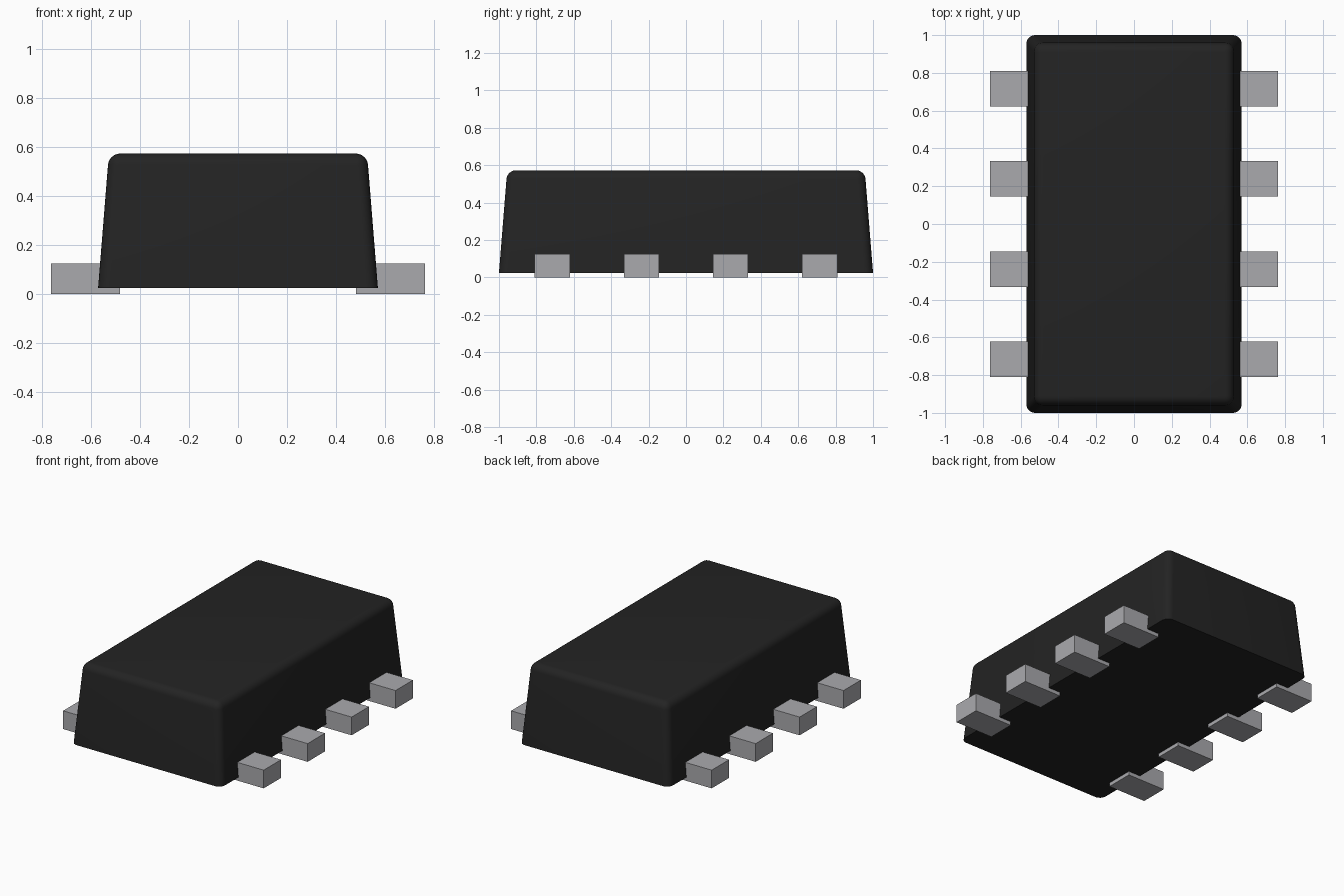
import bpy, bmesh

if "Cube" in bpy.data.objects:
    bpy.data.objects.remove(bpy.data.objects["Cube"])


def material(name, rgb):
    m = bpy.data.materials.new(name)
    m.diffuse_color = (*rgb, 1.0)
    m.use_nodes = True
    m.node_tree.nodes["Principled BSDF"].inputs["Base Color"].default_value = m.diffuse_color
    return m


black = material("black plastic", (0.017, 0.017, 0.017))
metal = material("grey metal", (0.40, 0.40, 0.42))


def box(name, lo, hi, mat, top_scale=(1, 1), bevel=0.0):
    """Box between two corners, optionally tapered, with all but the bottom edges rounded."""
    bm = bmesh.new()
    bmesh.ops.create_cube(bm, size=1)
    for v in bm.verts:
        s = top_scale if v.co.z > 0 else (1, 1)
        v.co.x *= s[0]
        v.co.y *= s[1]
        for i in range(3):
            v.co[i] = (lo[i] + hi[i]) / 2 + v.co[i] * (hi[i] - lo[i])
    if bevel:
        edges = [e for e in bm.edges if max(v.co.z for v in e.verts) > lo[2] + 0.01]
        bmesh.ops.bevel(bm, geom=edges, offset=bevel, offset_type='OFFSET',
                        segments=6, profile=0.5, affect='EDGES')
    bmesh.ops.recalc_face_normals(bm, faces=bm.faces)
    me = bpy.data.meshes.new(name)
    bm.to_mesh(me)
    bm.free()
    me.materials.append(mat)
    ob = bpy.data.objects.new(name, me)
    bpy.context.collection.objects.link(ob)
    return ob


# Tapered moulded body with rounded top and corners
body = box("body", (-0.57, -1.0, 0.025), (0.57, 1.0, 0.573), black,
           top_scale=(0.526 / 0.57, 0.956), bevel=0.046)
bpy.context.view_layer.objects.active = body
body.select_set(True)
bpy.ops.object.shade_smooth_by_angle(angle=0.6)
body.select_set(False)

# Four leads along each long side
for side, label in ((1, "right"), (-1, "left")):
    x0, x1 = sorted((side * 0.48, side * 0.762))
    for i in range(4):
        y = (i - 1.5) * 0.477
        box(f"{label}_lead_{i + 1}", (x0, y - 0.094, 0), (x1, y + 0.094, 0.125), metal)
